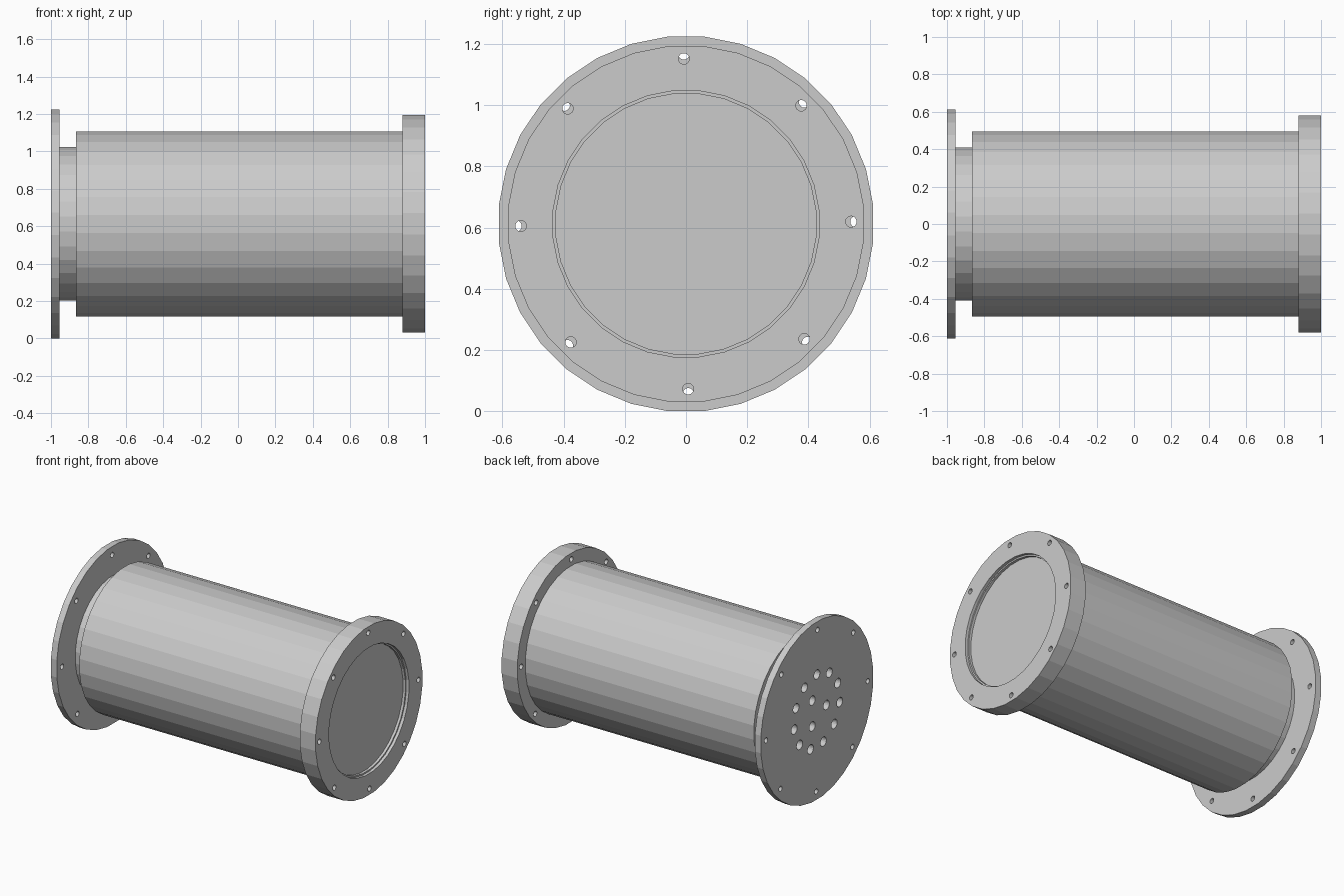
import bpy, bmesh, math

if "Cube" in bpy.data.objects:
    bpy.data.objects.remove(bpy.data.objects["Cube"])

AXIS_Z = 0.6125
SIDES = 32

steel = bpy.data.materials.new("grey_steel")
steel.diffuse_color = (0.6, 0.6, 0.6, 1)
steel.use_nodes = True
steel.node_tree.nodes["Principled BSDF"].inputs["Base Color"].default_value = steel.diffuse_color


def make_object(name, bm):
    bmesh.ops.recalc_face_normals(bm, faces=bm.faces)
    mesh = bpy.data.meshes.new(name)
    bm.to_mesh(mesh)
    bm.free()
    mesh.materials.append(steel)
    obj = bpy.data.objects.new(name, mesh)
    bpy.context.collection.objects.link(obj)
    return obj


def add_lathe(bm, profile, sides, cy=0.0, cz=AXIS_Z):
    """Revolve (x, radius) points about an x-parallel axis, with capped ends."""
    rings = []
    for x, r in profile:
        ring = []
        for i in range(sides):
            a = 2 * math.pi * (i + 0.5) / sides
            ring.append(bm.verts.new((x, cy + r * math.cos(a), cz + r * math.sin(a))))
        rings.append(ring)
    for a, b in zip(rings, rings[1:]):
        for i in range(sides):
            j = (i + 1) % sides
            bm.faces.new((a[i], a[j], b[j], b[i]))
    bm.faces.new(rings[0])
    bm.faces.new(rings[-1])


def lathe(name, profile):
    bm = bmesh.new()
    add_lathe(bm, profile, SIDES)
    return make_object(name, bm)


def drill(obj, circles, x0, x1):
    """Cut circles of holes: (count, circle radius, hole radius, start angle)."""
    bm = bmesh.new()
    for count, radius, hole, start in circles:
        for i in range(count):
            a = math.radians(start) + 2 * math.pi * i / count
            add_lathe(bm, [(x0, hole), (x1, hole)], 20,
                      radius * math.cos(a), AXIS_Z + radius * math.sin(a))
    cutter = make_object("hole_cutter", bm)
    cutter.hide_render = True
    mod = obj.modifiers.new("holes", 'BOOLEAN')
    mod.operation = 'DIFFERENCE'
    mod.solver = 'EXACT'
    mod.object = cutter
    bpy.context.view_layer.objects.active = obj
    bpy.ops.object.modifier_apply(modifier=mod.name)
    bpy.data.objects.remove(cutter, do_unlink=True)


# Thin left flange with its narrower neck
left = lathe("inlet_flange", [(-1, 0.615), (-0.955, 0.615), (-0.955, 0.412), (-0.865, 0.412)])
drill(left, [(8, 0.555, 0.018, 0.75)], -1.1, -0.9)
# Tube holes: outer ring of eleven and inner ring of three
drill(left, [(11, 0.25, 0.032, 90), (3, 0.103, 0.032, 180)], -1.1, -0.872)

# Main cylindrical shell
lathe("shell", [(-0.865, 0.497), (0.88, 0.497)])

# Thick right flange with stepped shallow recess
right = lathe("outlet_flange", [(0.88, 0.584), (1, 0.584), (1, 0.437), (0.98, 0.437),
                                (0.98, 0.427), (0.962, 0.427)])
drill(right, [(8, 0.54, 0.018, 0.75)], 0.8, 1.1)
